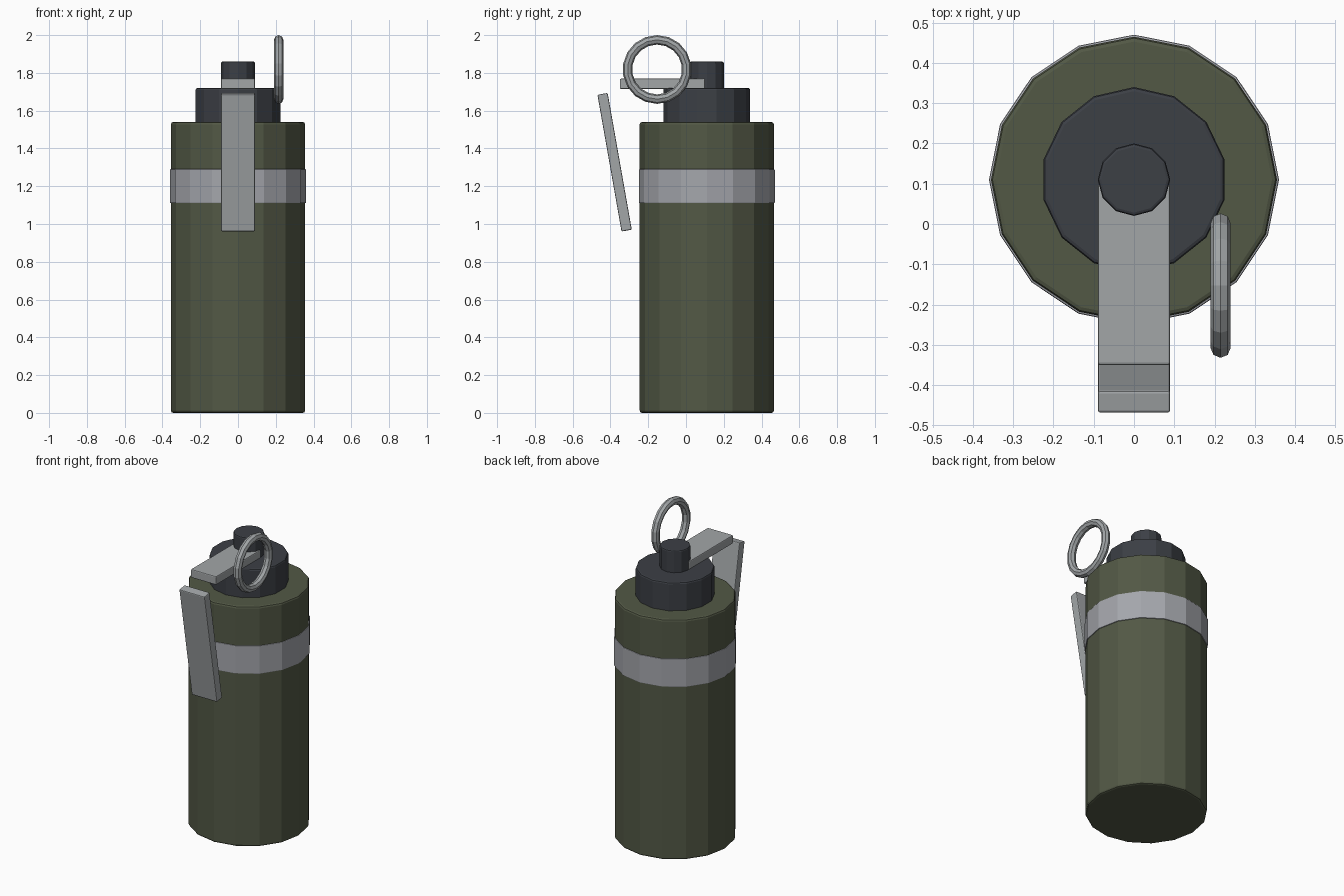
import bpy
import math

cube = bpy.data.objects.get("Cube")
if cube:
    bpy.data.objects.remove(cube, do_unlink=True)

AXIS_Y = 0.11  # the canister stands behind the lever


def material(name, rgb):
    m = bpy.data.materials.new(name)
    m.use_nodes = True
    m.diffuse_color = (*rgb, 1)
    m.node_tree.nodes["Principled BSDF"].inputs["Base Color"].default_value = (*rgb, 1)
    return m


olive = material("olive paint", (0.085, 0.098, 0.06))
charcoal = material("charcoal metal", (0.045, 0.05, 0.06))
pale_grey = material("pale grey band", (0.37, 0.38, 0.41))
steel = material("lever steel", (0.36, 0.38, 0.39))


def finish(name, mat, bevel=0.0):
    ob = bpy.context.object
    ob.name = name
    ob.data.materials.append(mat)
    if bevel:
        mod = ob.modifiers.new("soft edges", 'BEVEL')
        mod.width = bevel
        mod.segments = 2
        mod.limit_method = 'ANGLE'
        mod.angle_limit = math.radians(40)
    return ob


def drum(name, sides, radius, bottom, top, mat, bevel):
    bpy.ops.mesh.primitive_cylinder_add(
        vertices=sides, radius=radius, depth=top - bottom,
        location=(0, AXIS_Y, (bottom + top) / 2))
    return finish(name, mat, bevel)


def plate(name, size, location, tilt=0.0):
    bpy.ops.mesh.primitive_cube_add(size=1, location=location)
    ob = bpy.context.object
    ob.scale = size
    bpy.ops.object.transform_apply(location=False, rotation=False, scale=True)
    ob.rotation_euler.x = math.radians(tilt)
    return finish(name, steel, 0.006)


# Canister, its band and the fuze on top
drum("canister_body", 16, 0.355, 0.0, 1.54, olive, 0.012)
drum("body_band", 16, 0.36, 1.11, 1.29, pale_grey, 0.004)
drum("fuze_collar", 14, 0.23, 1.53, 1.72, charcoal, 0.01)
drum("fuze_post", 12, 0.09, 1.70, 1.86, charcoal, 0.008)

# Lever: flat arm on the fuze and tilted handle in front
plate("lever_arm", (0.18, 0.45, 0.055), (0, -0.125, 1.742))
plate("lever_handle", (0.18, 0.055, 0.735), (0, -0.378, 1.327), 10)

# Pull ring beside the fuze
bpy.ops.mesh.primitive_torus_add(
    major_segments=18, minor_segments=8, major_radius=0.157, minor_radius=0.025,
    location=(0.215, -0.153, 1.818), rotation=(0, math.pi / 2, 0))
finish("pull_ring", steel)
